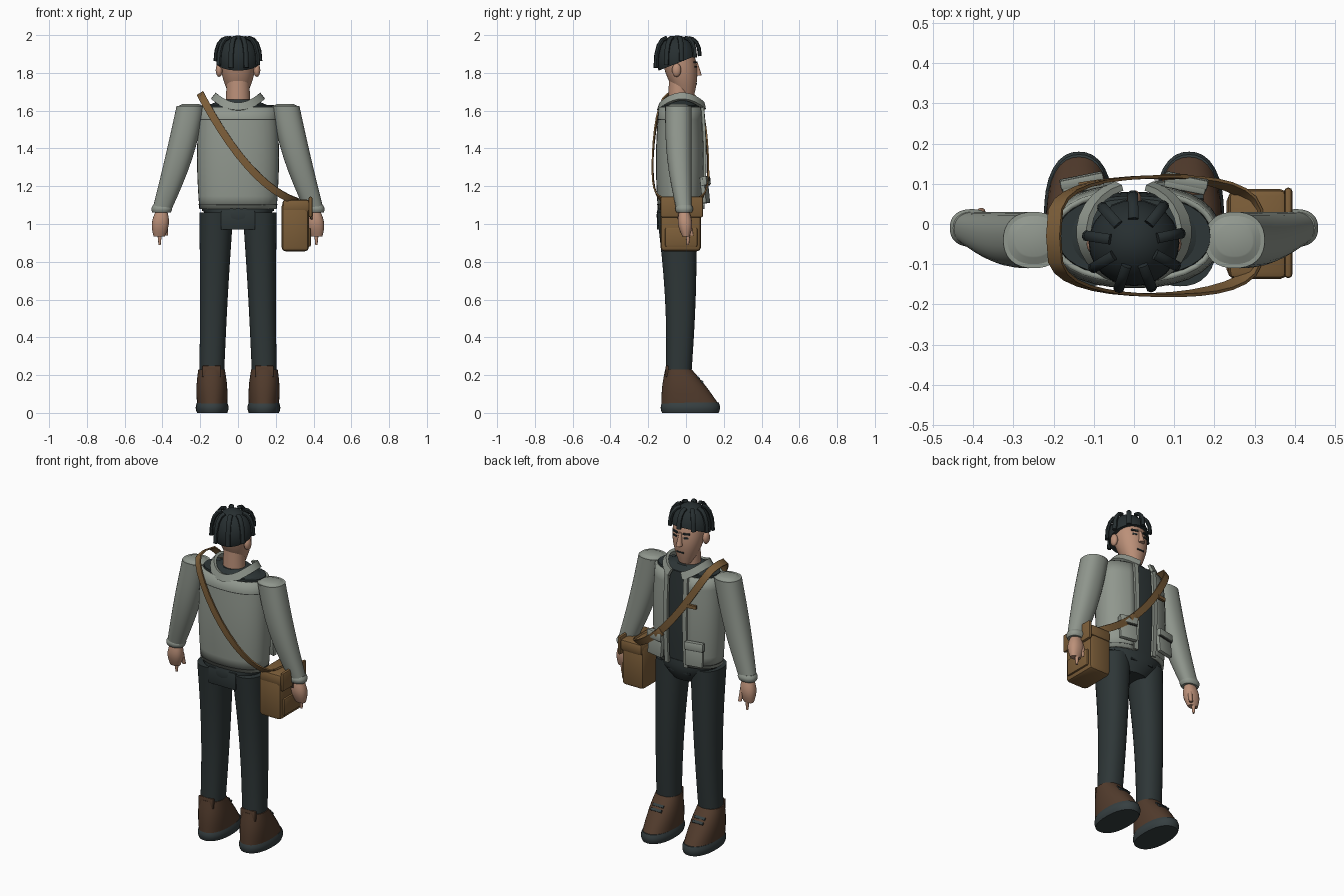
import bpy, bmesh
from math import sin, cos, pi, radians
from mathutils import Vector, Matrix

cube = bpy.data.objects.get("Cube")
if cube:
    bpy.data.objects.remove(cube, do_unlink=True)


def material(name, *rgb):
    mat = bpy.data.materials.new(name)
    mat.use_nodes = True
    mat.diffuse_color = (*rgb, 1)
    mat.node_tree.nodes["Principled BSDF"].inputs["Base Color"].default_value = (*rgb, 1)
    return mat


jacket_cloth = material("grey_green_cloth", .28, .31, .27)
trouser_cloth = material("charcoal_cloth", .027, .037, .038)
black_hair = material("black_hair", .02, .028, .03)
rubber = material("slate_rubber", .037, .05, .053)
tan_leather = material("tan_leather", .2, .11, .04)
brown_leather = material("brown_leather", .085, .045, .026)
skin = material("skin", .5, .28, .19)
seam_thread = material("dark_seam", .05, .055, .05)


def finish(name, bm, mat, outward=True):
    if outward:
        bmesh.ops.recalc_face_normals(bm, faces=bm.faces)
    mesh = bpy.data.meshes.new(name)
    bm.to_mesh(mesh)
    bm.free()
    mesh.materials.append(mat)
    part = bpy.data.objects.new(name, mesh)
    bpy.context.collection.objects.link(part)
    bpy.ops.object.select_all(action='DESELECT')
    part.select_set(True)
    bpy.context.view_layer.objects.active = part
    bpy.ops.object.shade_smooth_by_angle(angle=radians(40))
    return part


def bridge(name, mat, rows, closed=True):
    """Join rows of points into a surface, capped when the rows are closed."""
    bm = bmesh.new()
    rows = [[bm.verts.new(point) for point in row] for row in rows]
    for lower, upper in zip(rows, rows[1:]):
        for j in range(0 if closed else 1, len(lower)):
            bm.faces.new((lower[j - 1], lower[j], upper[j], upper[j - 1]))
    if closed:
        bm.faces.new(rows[0])
        bm.faces.new(rows[-1])
    return finish(name, bm, mat, outward=closed)


def tube(name, mat, low, high, base, tip, swell=0, bow=(0, 0, 0), side=1, opening=None, square=2.3):
    """Upright limb between two rounded sections, swelling and bowing halfway."""
    steps, sides = 8, 32
    start, end = opening or (0, 2 * pi * (1 - 1 / sides))
    rows = []
    for i in range(steps + 1):
        t = i / steps
        middle = sin(pi * t)
        centre = Vector(low).lerp(Vector(high), t) + Vector(bow) * middle
        centre.x *= side
        radius = Vector(base).lerp(Vector(tip), t) + Vector((swell, swell)) * middle
        row = []
        for j in range(sides):
            angle = start + (end - start) * j / (sides - 1)
            c, s = cos(angle), sin(angle)
            rounding = (abs(c) ** square + abs(s) ** square) ** (-1 / square)
            row.append(centre + Vector((radius.x * c, radius.y * s, 0)) * rounding)
        rows.append(row)
    return bridge(name, mat, rows, closed=opening is None)


def band(name, mat, path, width, thick, centre, sides=4):
    """Strip along a path, its flat side turned away from the centre."""
    rows = []
    for i, point in enumerate(path):
        along = (path[min(i + 1, len(path) - 1)] - path[max(i - 1, 0)]).normalized()
        out = point - Vector(centre)
        out = (out - along * out.dot(along)).normalized()
        across = along.cross(out)
        angles = [2 * pi * (k + .5) / sides for k in range(sides)]
        rows.append([point + (across * width * cos(a) + out * thick * sin(a)) * .7 for a in angles])
    return bridge(name, mat, rows)


def box(name, mat, place, size, bevel=0, turn=(0, 0, 0)):
    bm = bmesh.new()
    bmesh.ops.create_cube(bm, size=1, matrix=Matrix.Diagonal((*size, 1)))
    if bevel:
        bmesh.ops.bevel(bm, geom=bm.edges[:], offset=bevel, segments=2, affect='EDGES', profile=.5)
    part = finish(name, bm, mat)
    part.location, part.rotation_euler = place, turn


def ball_mesh(place, size):
    bm = bmesh.new()
    scale = Matrix.Diagonal((*size, 1))
    bmesh.ops.create_uvsphere(bm, u_segments=24, v_segments=16, radius=1, matrix=Matrix.Translation(place) @ scale)
    return bm


# Torso: dark shirt inside an open jacket
tube("shirt", trouser_cloth, low=(0, -.03, 1.07), high=(0, -.03, 1.63), base=(.19, .1), tip=(.19, .1), swell=.01)
tube("shirt_neckline", trouser_cloth, low=(0, -.03, 1.62), high=(0, -.03, 1.66), base=(.18, .1), tip=(.08, .07))
gap = .3
front_opening = (pi / 2 + gap, pi * 5 / 2 - gap)
jacket = tube("jacket", jacket_cloth, low=(0, -.03, 1.08), high=(0, -.03, 1.62), base=(.205, .12),
              tip=(.205, .115), swell=.012, opening=front_opening)
thickness = jacket.modifiers.new("thickness", 'SOLIDIFY')
thickness.thickness = .014
for name, height, size, span in (("yoke_seam", 1.55, (.212, .122), (pi * 1.04, pi * 1.96)),
                                 ("hem_seam", 1.1, (.208, .123), front_opening)):
    tube(name, seam_thread, low=(0, -.03, height), high=(0, -.03, height + .005), base=size, tip=size, opening=span)
box("chest_tag", tan_leather, (-.11, .1, 1.46), (.055, .015, .02), turn=(0, 0, .15))

# Collar wraps the neck and dips at front and back
collar = []
for i in range(25):
    angle = pi / 2 + gap + (pi - gap) * i / 12
    collar.append(Vector((.125 * cos(angle), .12 * sin(angle) - .02, 1.62 + .055 * cos(angle) ** 2)))
band("collar", jacket_cloth, collar, width=.042, thick=.016, centre=(0, -.03, 1.58))

# Hips and the trouser panels
tube("hips", trouser_cloth, low=(0, -.045, .97), high=(0, -.035, 1.1), base=(.09, .09), tip=(.2, .11), swell=.015)
box("back_trouser_panel", trouser_cloth, (0, -.147, 1.02), (.18, .012, .1), bevel=.004)
box("front_trouser_seam", black_hair, (0, .067, 1.03), (.15, .008, .01))

for s, side in ((1, "left_"), (-1, "right_")):
    # Leg and boot
    tube(side + "trouser_leg", trouser_cloth, low=(.14, -.04, .17), high=(.115, -.05, 1.06),
         base=(.065, .066), tip=(.09, .105), swell=-.004, bow=(0, .015, 0), side=s)
    tube(side + "boot_sole", rubber, low=(.137, .023, 0), high=(.137, .023, .055),
         base=(.08, .15), tip=(.08, .15), swell=.007, side=s)
    tube(side + "boot", brown_leather, low=(.137, .02, .05), high=(.14, -.04, .23),
         base=(.08, .15), tip=(.07, .07), swell=.006, side=s)
    box(side + "boot_heel_tab", brown_leather, (s * .14, -.1, .22), (.1, .015, .06), bevel=.005)
    for y in (.065, .085):
        box(side + "boot_lace", rubber, (s * .138, y, .25 - y), (.07, .015, .01), turn=(-.8, 0, 0))

    # Sleeve, cuff and hand
    tube(side + "sleeve", jacket_cloth, low=(.405, -.01, 1.07), high=(.25, -.04, 1.625), base=(.05, .04),
         tip=(.075, .07), swell=.01, bow=(-.013, -.01, 0), side=s)
    tube(side + "shoulder_cap", jacket_cloth, low=(.25, -.04, 1.62), high=(.25, -.04, 1.635),
         base=(.075, .07), tip=(.045, .04), side=s)
    tube(side + "cuff", jacket_cloth, low=(.405, -.01, 1.06), high=(.402, -.01, 1.1),
         base=(.048, .04), tip=(.048, .04), swell=.007, side=s)
    tube(side + "hand", skin, low=(.417, 0, .935), high=(.405, -.01, 1.07),
         base=(.03, .02), tip=(.03, .025), swell=.015, side=s)
    tube(side + "index_finger", skin, low=(.415, .01, .89), high=(.415, .01, .95), base=(.006, .006),
         tip=(.012, .012), side=s)
    tube(side + "thumb", skin, low=(.38, .03, .94), high=(.385, .015, 1.01), base=(.01, .01),
         tip=(.012, .012), side=s)

    # Jacket edge and patch pocket
    edge = [Vector((s * .063, .088 + .012 * sin(pi * t / 8), 1.08 + .54 * t / 8)) for t in range(9)]
    band(side + "jacket_placket", jacket_cloth, edge, width=.026, thick=.016, centre=(0, -1, 1.35))
    lean = (.1, 0, -s * .2)
    box(side + "pocket", jacket_cloth, (s * .128, .1, 1.18), (.105, .024, .14), bevel=.005, turn=lean)
    box(side + "pocket_flap", jacket_cloth, (s * .13, .108, 1.23), (.11, .024, .045), bevel=.005, turn=lean)
    box(side + "pocket_seam", seam_thread, (s * .13, .104, 1.205), (.106, .024, .005), turn=lean)

    # Ear, eye and eyebrow
    finish(side + "ear", ball_mesh((s * .1, -.05, 1.815), (.018, .024, .036)), skin)
    slant = (0, 0, -s * .35)
    box(side + "eye", black_hair, (s * .036, .05, 1.832), (.028, .009, .009), turn=slant)
    box(side + "eyebrow", black_hair, (s * .037, .05, 1.856), (.04, .009, .009), turn=slant)

# Neck, head, nose and mouth
tube("neck", skin, low=(0, -.035, 1.62), high=(0, -.035, 1.77), base=(.065, .06), tip=(.06, .055), square=2)
tube("head", skin, low=(0, 0, 1.67), high=(0, -.05, 1.94), base=(.04, .04), tip=(.085, .08), swell=.025, square=2.1)
tube("nose", skin, low=(0, .062, 1.785), high=(0, .052, 1.86), base=(.018, .022), tip=(.008, .008), square=2)
box("mouth", black_hair, (0, .055, 1.742), (.045, .009, .007))

# Hair cap cut by a slanted hairline
bm = ball_mesh((0, -.047, 1.868), (.113, .108, .13))
cut = bmesh.ops.bisect_plane(bm, geom=bm.verts[:] + bm.edges[:] + bm.faces[:], plane_co=(0, -.15, 1.81),
                             plane_no=(0, -.4, 1), clear_inner=True)
rim = [item for item in cut["geom_cut"] if isinstance(item, bmesh.types.BMEdge)]
bmesh.ops.holes_fill(bm, edges=rim)
finish("hair", bm, black_hair)

# Loose locks curl out from the crown, shorter over the face
for i in range(9):
    angle = 2 * pi * i / 9 + .2
    drop = .008 - .002 * sin(angle)
    lock = []
    for k in range(5):
        reach = .06 + .06 * sin(pi * k / 8)
        lock.append(Vector((reach * cos(angle), reach * sin(angle) - .047, 1.985 - drop * k * k)))
    band("hair_lock", black_hair, lock, width=.02, thick=.016, centre=(0, -.047, 1.85), sides=8)

# Strap loops from the satchel over the right shoulder, sagging midway
strap = []
for i in range(33):
    angle = 2 * pi * i / 32
    rise = (1 - cos(angle)) / 2
    depth = abs(sin(angle)) ** .5 * (-1 if i < 16 else 1)
    strap.append(Vector((.31 - .51 * rise, .147 * depth - .03, 1.12 + .57 * rise - .1 * sin(angle) ** 2)))
band("bag_strap", tan_leather, strap, width=.04, thick=.008, centre=(0, -.03, 1.38))
box("strap_buckle", tan_leather, (.1, .118, 1.25), (.055, .012, .045), bevel=.003, turn=(0, .7, 0))

# Satchel with lid, flap, outer pocket and clasp
box("satchel_body", tan_leather, (.303, -.028, .985), (.145, .215, .26), bevel=.022)
box("satchel_lid", tan_leather, (.308, -.025, 1.095), (.145, .225, .07), bevel=.018)
box("satchel_flap", tan_leather, (.384, -.022, 1.09), (.02, .225, .11), bevel=.009)
box("satchel_pocket", tan_leather, (.377, -.025, .93), (.018, .17, .1), bevel=.007)
box("satchel_clasp", brown_leather, (.39, -.025, 1.05), (.016, .04, .05), bevel=.004)
